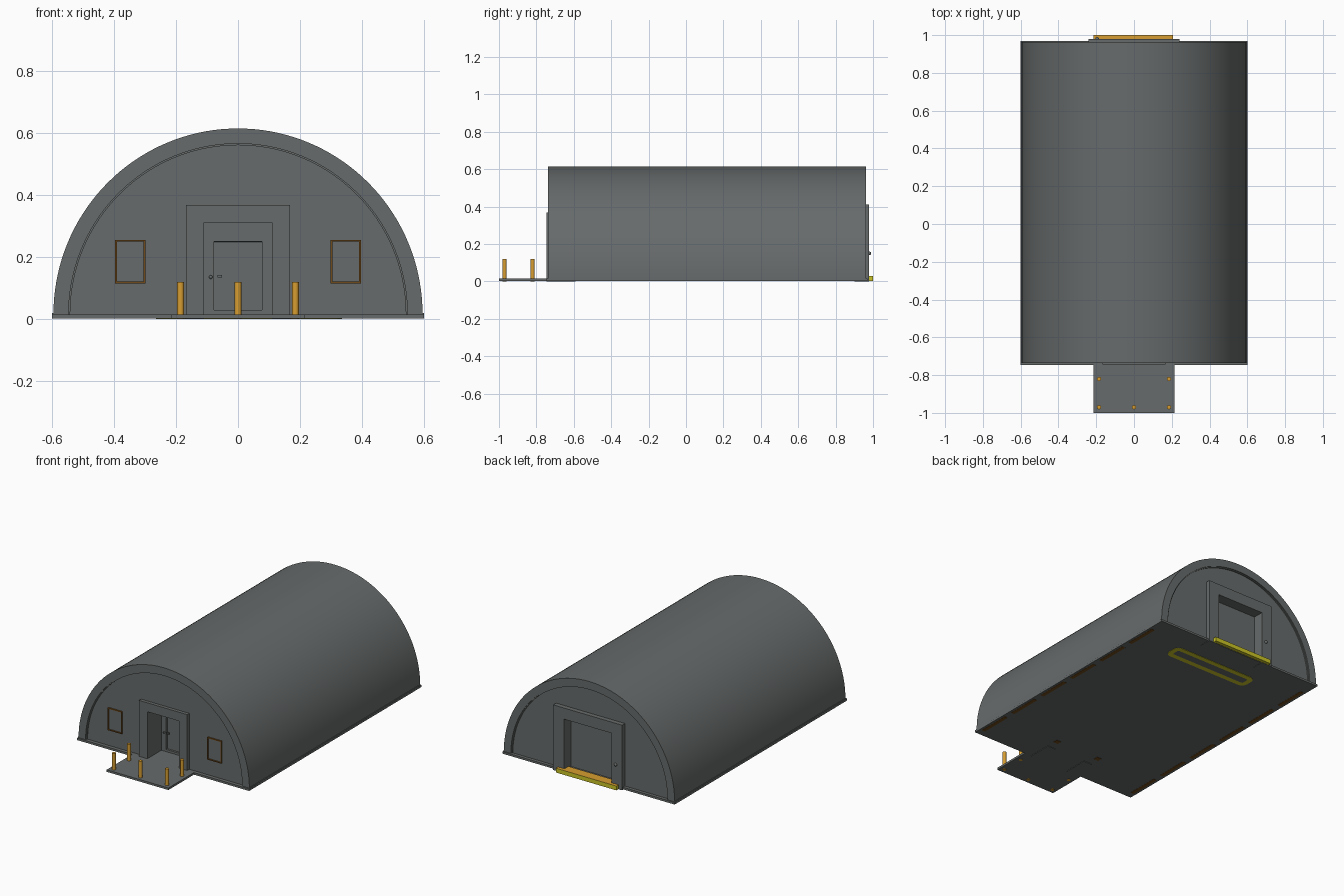
import bpy, bmesh, math
from mathutils import Vector

if "Cube" in bpy.data.objects:
    bpy.data.objects.remove(bpy.data.objects["Cube"])


def material(name, rgb):
    m = bpy.data.materials.new(name)
    m.use_nodes = True
    m.diffuse_color = (*rgb, 1)
    bsdf = next(n for n in m.node_tree.nodes if n.type == 'BSDF_PRINCIPLED')
    bsdf.inputs["Base Color"].default_value = (*rgb, 1)
    bsdf.inputs["Roughness"].default_value = 0.8
    return m


GREY = material("concrete grey", (0.135, 0.146, 0.146))
ORANGE = material("safety orange", (0.68, 0.34, 0.03))
YELLOW = material("warning yellow", (0.6, 0.56, 0.02))
BROWN = material("rusty brown", (0.16, 0.068, 0.01))


def finish(name, bm, *mats):
    bmesh.ops.recalc_face_normals(bm, faces=bm.faces)
    mesh = bpy.data.meshes.new(name)
    bm.to_mesh(mesh)
    bm.free()
    ob = bpy.data.objects.new(name, mesh)
    bpy.context.collection.objects.link(ob)
    for m in mats:
        mesh.materials.append(m)
    return ob


def smooth(ob):
    bpy.ops.object.select_all(action='DESELECT')
    ob.select_set(True)
    bpy.context.view_layer.objects.active = ob
    bpy.ops.object.shade_smooth_by_angle(angle=math.radians(35))


def add_box(bm, x, y, z):
    lo, hi = Vector((x[0], y[0], z[0])), Vector((x[1], y[1], z[1]))
    verts = bmesh.ops.create_cube(bm, size=1)["verts"]
    for v in verts:
        v.co = Vector([(lo[i] + hi[i]) / 2 + v.co[i] * (hi[i] - lo[i]) for i in range(3)])


def boxes(name, mat, *specs):
    bm = bmesh.new()
    for s in specs:
        add_box(bm, *s)
    return finish(name, bm, mat)


def prism(name, outline, y0, y1, mat):
    """Extrude an x-z outline along y."""
    bm = bmesh.new()
    face = bm.faces.new([bm.verts.new((x, y0, z)) for x, z in outline])
    new = bmesh.ops.extrude_face_region(bm, geom=[face])["geom"]
    bmesh.ops.translate(bm, vec=(0, y1 - y0, 0),
                        verts=[g for g in new if isinstance(g, bmesh.types.BMVert)])
    return finish(name, bm, mat)


BASE = 0.016
UNDER = 0.003
SEGS = 72


def arc(radius):
    return [(radius * math.cos(math.pi * i / SEGS),
             BASE + (radius + 0.004) * math.sin(math.pi * i / SEGS)) for i in range(SEGS + 1)]


def doorway(half, top):
    return [(-half, BASE), (-half, top), (half, top), (half, BASE)]


def surround(half_out, half_in, top_out, top_in):
    return [(half_out, 0), (half_out, top_out), (-half_out, top_out), (-half_out, 0),
            (-half_in, 0), (-half_in, top_in), (half_in, top_in), (half_in, 0)]


# Floor slab and front platform
boxes("floor_slab", GREY, ((-0.6, 0.6), (-0.746, 0.97), (UNDER, BASE)))
boxes("front_platform", GREY, ((-0.215, 0.215), (-1, -0.746), (UNDER, BASE)))

# Vaulted roof shell, slim inner trims and end walls
smooth(prism("vaulted_roof", arc(0.595) + arc(0.546)[::-1], -0.737, 0.963, GREY))
smooth(prism("front_trim", arc(0.547) + arc(0.541)[::-1], -0.731, -0.7, GREY))
smooth(prism("back_trim", arc(0.547) + arc(0.541)[::-1], 0.93, 0.957, GREY))
smooth(prism("front_wall", arc(0.542) + doorway(0.11, 0.312), -0.724, -0.69, GREY))
smooth(prism("back_wall", arc(0.542) + doorway(0.165, 0.34), 0.915, 0.95, GREY))

# Deep entrance and loading door surrounds
prism("front_door_surround", surround(0.168, 0.11, 0.368, 0.312), -0.745, -0.59, GREY)
prism("back_door_surround", surround(0.24, 0.165, 0.41, 0.34), 0.9, 0.979, GREY)

# Front door with a square-edged recessed panel
bm = bmesh.new()
add_box(bm, (-0.11, 0.11), (-0.605, -0.56), (BASE, 0.312))
bm.normal_update()
panel = [f for f in bm.faces if f.normal.y < -0.9]
bmesh.ops.inset_region(bm, faces=panel, thickness=0.046)
for v in panel[0].verts:
    v.co.z = 0.03 if v.co.z < 0.1 else 0.25
bmesh.ops.inset_region(bm, faces=panel, thickness=0.0005)
bmesh.ops.translate(bm, vec=(0, 0.012, 0), verts=panel[0].verts[:])
finish("front_door", bm, GREY)
boxes("back_door", GREY, ((-0.165, 0.165), (0.89, 0.91), (BASE, 0.34)))


# Door handles and knob
def knob(name, x, y, z, r):
    bm = bmesh.new()
    bmesh.ops.create_uvsphere(bm, u_segments=16, v_segments=10, radius=r)
    bmesh.ops.translate(bm, vec=(x, y, z), verts=bm.verts)
    smooth(finish(name, bm, GREY))


knob("front_door_knob", -0.088, -0.609, 0.136, 0.006)
boxes("front_door_lever", GREY, ((-0.066, -0.052), (-0.615, -0.605), (0.134, 0.142)))
knob("back_door_knob", -0.195, 0.98, 0.15, 0.01)

# Windows: thin frames around plain panes
for side, label in ((1, "left"), (-1, "right")):
    cx, w, t = 0.347 * side, 0.049, 0.006
    y = (-0.732, -0.718)
    z0, z1 = 0.115, 0.256
    boxes(f"{label}_window_frame", BROWN,
          ((cx - w, cx - w + t), y, (z0, z1)), ((cx + w - t, cx + w), y, (z0, z1)),
          ((cx - w + t, cx + w - t), y, (z0, z0 + t)), ((cx - w + t, cx + w - t), y, (z1 - t, z1)))
    boxes(f"{label}_window_pane", GREY,
          ((cx - w + t, cx + w - t), (-0.726, -0.718), (z0 + t, z1 - t)))

# Bollards around the platform
for i, (x, y) in enumerate([(-0.185, -0.82), (0.185, -0.82),
                            (-0.185, -0.97), (0, -0.97), (0.185, -0.97)]):
    bm = bmesh.new()
    bmesh.ops.create_cone(bm, cap_ends=True, segments=20, radius1=0.011, radius2=0.011, depth=0.12)
    bmesh.ops.translate(bm, vec=(x, y, 0.06), verts=bm.verts)
    smooth(finish(f"bollard_{i + 1}", bm, ORANGE))

# Loading bumper: orange on top, yellow elsewhere
bm = bmesh.new()
add_box(bm, (-0.215, 0.207), (0.977, 1.0), (0.001, 0.028))
bumper = finish("loading_bumper", bm, YELLOW, ORANGE)
for p in bumper.data.polygons:
    p.material_index = int(p.normal.z > 0.9)
boxes("loading_sill", ORANGE, ((-0.164, 0.164), (0.935, 0.978), (BASE, 0.026)))

# Rounded marking under the slab, yellow with a grey middle
bm = bmesh.new()
add_box(bm, (-0.265, 0.335), (0.685, 0.80), (0.001, 0.005))
bmesh.ops.bevel(bm, geom=[e for e in bm.edges if abs(e.verts[0].co.z - e.verts[1].co.z) > 0.001],
                offset=0.04, segments=5, profile=0.5, affect='EDGES')
bm.normal_update()
middle = [f for f in bm.faces if f.normal.z < -0.9]
bmesh.ops.inset_region(bm, faces=middle, thickness=0.032)
for f in middle:
    f.material_index = 1
finish("underside_marking", bm, YELLOW, GREY)

# Roof foot curbs, broken runners and pads under the slab
for side, label in ((1, "left"), (-1, "right")):
    def span(a, b):
        return sorted((side * a, side * b))
    boxes(f"{label}_roof_curb", GREY, (span(0.572, 0.599), (-0.737, 0.963), (BASE, 0.02)))
    boxes(f"{label}_runner", BROWN, *[(span(0.562, 0.586), (-0.7 + 0.27 * i, -0.49 + 0.27 * i),
                                       (0.002, 0.005)) for i in range(6)])
    boxes(f"{label}_pad", BROWN, (span(0.14, 0.172), (-0.535, -0.505), (0.001, 0.005)))
